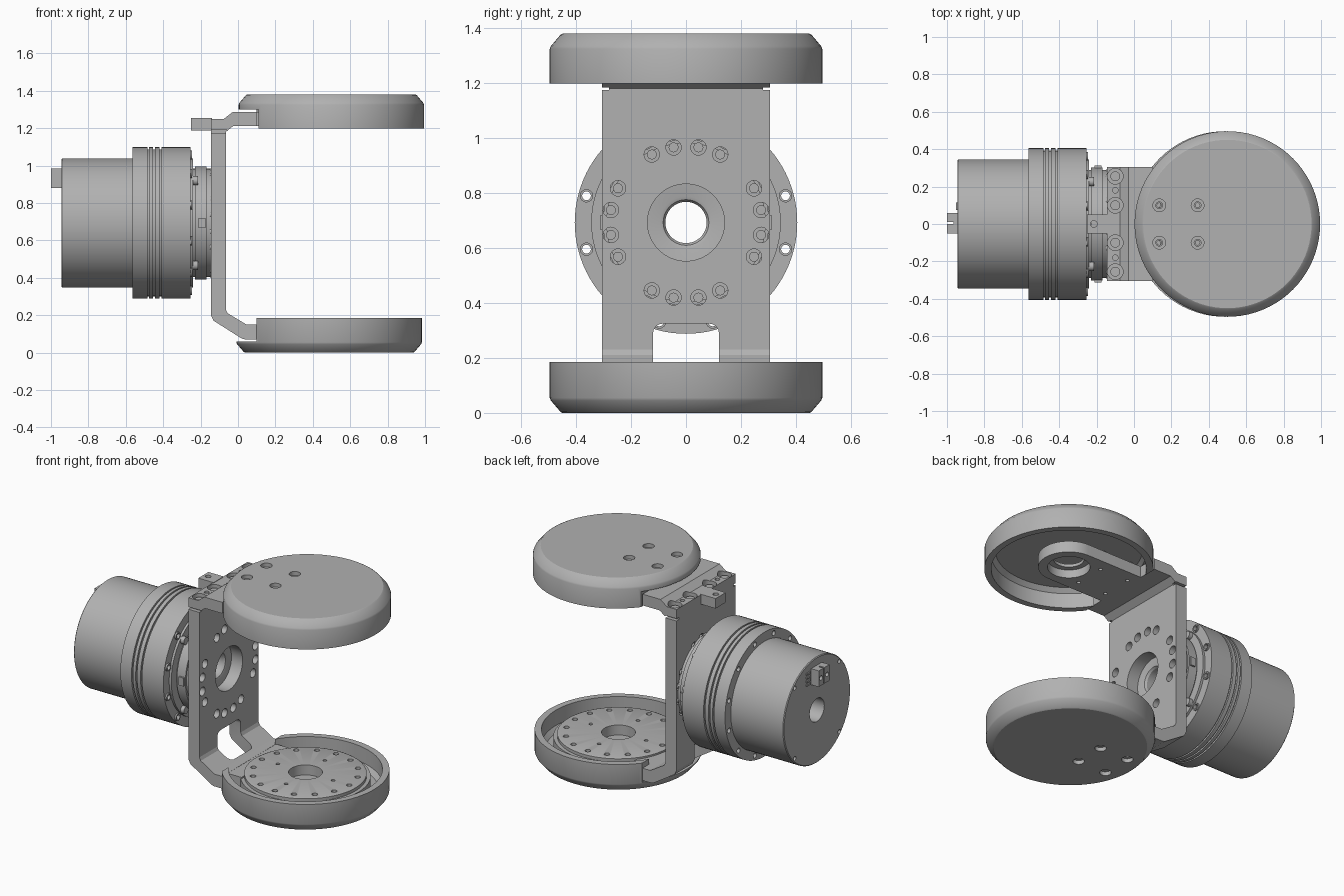
import bpy, bmesh, math
from mathutils import Matrix, Vector

cube = bpy.data.objects.get("Cube")
if cube:
    bpy.data.objects.remove(cube)

grey = bpy.data.materials.new("machined grey")
grey.use_nodes = True
GREY = (0.44, 0.44, 0.44, 1)
grey.diffuse_color = GREY
grey.node_tree.nodes["Principled BSDF"].inputs["Base Color"].default_value = GREY

AXIS_Z = 0.693      # height of the motor axis
TURN_X = Matrix.Rotation(math.pi / 2, 4, 'Y')


def finish(name, bm):
    bmesh.ops.remove_doubles(bm, verts=bm.verts, dist=1e-5)
    bmesh.ops.recalc_face_normals(bm, faces=bm.faces)
    mesh = bpy.data.meshes.new(name)
    bm.to_mesh(mesh)
    bm.free()
    mesh.materials.append(grey)
    obj = bpy.data.objects.new(name, mesh)
    bpy.context.collection.objects.link(obj)
    return obj


def activate(obj):
    bpy.ops.object.select_all(action='DESELECT')
    obj.select_set(True)
    bpy.context.view_layer.objects.active = obj


def lathe(name, profile, center, along_x=False, n=80):
    """Revolve a closed (radius, height) profile."""
    bm = bmesh.new()
    rings = []
    for i in range(n):
        a = math.tau * i / n
        ring = []
        for r, h in profile:
            u, v = r * math.cos(a), r * math.sin(a)
            ring.append(bm.verts.new(Vector((h, u, v) if along_x else (u, v, h)) + Vector(center)))
        rings.append(ring)
    m = len(profile)
    for i in range(n):
        a, b = rings[i], rings[(i + 1) % n]
        for j in range(m):
            k = (j + 1) % m
            if profile[j][0] == 0 and profile[k][0] == 0:
                continue
            bm.faces.new((a[j], a[k], b[k], b[j]))
    bmesh.ops.dissolve_degenerate(bm, dist=1e-6, edges=bm.edges)
    return finish(name, bm)


def rods(name, spots, radius, lo, hi, along_x=False, n=24):
    """Cylinders at (y, z) spots along x, or (x, y) spots along z."""
    bm = bmesh.new()
    mid = (lo + hi) / 2
    for u, v in spots:
        if along_x:
            mat = Matrix.Translation((mid, u, v)) @ TURN_X
        else:
            mat = Matrix.Translation((u, v, mid))
        bmesh.ops.create_cone(bm, cap_ends=True, segments=n, radius1=radius,
                              radius2=radius, depth=hi - lo, matrix=mat)
    return finish(name, bm)


def box(name, lo, hi, bevel=0):
    bm = bmesh.new()
    lo, hi = Vector(lo), Vector(hi)
    bmesh.ops.create_cube(bm, size=1, matrix=Matrix.Translation((lo + hi) / 2)
                          @ Matrix.Diagonal((*(hi - lo), 1)))
    if bevel:
        bmesh.ops.bevel(bm, geom=bm.edges[:], offset=bevel, segments=4,
                        affect='EDGES', profile=0.5)
    return finish(name, bm)


def boolean(obj, other, op='DIFFERENCE'):
    other.hide_render = True
    mod = obj.modifiers.new("cut", 'BOOLEAN')
    mod.operation, mod.solver, mod.object = op, 'EXACT', other
    activate(obj)
    bpy.ops.object.modifier_apply(modifier=mod.name)
    bpy.data.objects.remove(other)


def circle(radius, degrees, cu=0, cv=0):
    return [(cu + radius * math.cos(math.radians(d)),
             cv + radius * math.sin(math.radians(d))) for d in degrees]


# Motor: stepped housing with grooved collar and hollow shaft
motor_profile = [(0.075, -0.945), (0.34, -0.945), (0.345, -0.94), (0.345, -0.565), (0.405, -0.565)]
for g in (-0.48, -0.45, -0.415):
    motor_profile += [(0.405, g - 0.005), (0.393, g - 0.005), (0.393, g + 0.005), (0.405, g + 0.005)]
motor_profile += [(0.405, -0.255), (0.345, -0.255), (0.345, -0.24), (0.29, -0.24), (0.29, -0.23),
                  (0.302, -0.23), (0.302, -0.168), (0.29, -0.168), (0.29, -0.145),
                  (0.095, -0.145), (0.083, -0.149), (0.075, -0.162)]
motor = lathe("motor_housing", motor_profile, (0, 0, AXIS_Z), True, 96)
flange_spots = circle(0.375, range(15, 375, 30), 0, AXIS_Z)
boolean(motor, rods("cutter", flange_spots, 0.016, -0.6, -0.2, True, 16))
boolean(motor, rods("cutter", circle(0.325, range(45, 405, 90), 0, AXIS_Z), 0.014, -1, -0.92, True, 16))
collars = rods("flange_screw_collars", flange_spots, 0.024, -0.257, -0.245, True)
boolean(collars, rods("cutter", flange_spots, 0.016, -0.3, -0.2, True, 16))
rods("output_screws", circle(0.32, range(45, 405, 90), 0, AXIS_Z), 0.024, -0.245, -0.215, True)
for s in (-1, 1):
    box("side_latch", (-0.21, s * 0.3 - 0.012, 0.665), (-0.175, s * 0.3 + 0.012, 0.72))

# Cable connector on the motor back
connector = box("cable_connector", (-1, -0.05, 0.88), (-0.94, 0.06, 0.985))
boolean(connector, box("cutter", (-1.1, 0, 0.86), (-0.965, 0.012, 1.1)))
boolean(connector, rods("cutter", [(-0.025, 0.93), (0.036, 0.93)], 0.015, -1.1, -0.97, True, 16))
for i in range(4):
    z = 0.89 + i * 0.024
    box("connector_pin_row", (-0.953, 0.075, z), (-0.94, 0.115, z + 0.012))

# Bracket: bent sheet from the top arm down to the bottom arm
outline = [(0.1, 1.285), (-0.03, 1.285), (-0.075, 1.25), (-0.145, 1.25), (-0.145, 0.2),
           (-0.13, 0.17), (0.02, 0.075), (0.04, 0.07), (0.1, 0.07), (0.1, 0.15), (0.045, 0.15),
           (-0.055, 0.21), (-0.065, 0.23), (-0.065, 1.18), (-0.025, 1.212), (0.1, 1.212)]
HALF = 0.305
bm = bmesh.new()
face = bm.faces.new([bm.verts.new((x, -HALF, z)) for x, z in outline])
ext = bmesh.ops.extrude_face_region(bm, geom=[face])
bmesh.ops.translate(bm, vec=(0, 2 * HALF, 0),
                    verts=[v for v in ext["geom"] if isinstance(v, bmesh.types.BMVert)])
bracket = finish("bracket", bm)
boolean(bracket, rods("cutter", [(0, AXIS_Z)], 0.14, -0.3, 0.1, True, 64))
bolt_angles = [q + d for q in range(0, 360, 90) for d in (-26.7, -9.4, 9.4, 26.7)]
bolt_spots = circle(0.277, bolt_angles, 0, AXIS_Z)
boolean(bracket, rods("cutter", bolt_spots, 0.028, -0.3, 0.1, True))
boolean(bracket, box("cutter", (-0.3, -0.12, -0.1), (0.03, 0.12, 0.325), 0.035))
for s in (-1, 1):
    # Relief between the plate and the top arm edge
    boolean(bracket, box("cutter", (-0.2, s * 0.3 - 0.02, 1.175), (-0.06, s * 0.3 + 0.02, 1.19)))
top_spots = [(-0.1, y) for y in (-0.255, -0.1, 0.1, 0.255)]
boolean(bracket, rods("cutter", top_spots, 0.042, 1.215, 1.32))
boolean(bracket, rods("cutter", [(-0.1, -0.18), (-0.1, 0.18)], 0.015, 1.2, 1.32, n=16))
rods("bracket_bolts", bolt_spots, 0.018, -0.15, -0.115, True, 16)
rods("top_arm_screws", top_spots, 0.026, 1.21, 1.235)
tab = box("rear_tab", (-0.25, -0.052, 1.188), (-0.14, 0.052, 1.253))
boolean(tab, rods("cutter", [(-0.215, 0)], 0.018, 1.1, 1.3, n=16))

# Dishes: hollow chamfered covers above and below
LOW_X, TOP_X, HEIGHT = 0.487, 0.499, 1.38
dish = [(0, 0), (0.45, 0), (0.457, 0.004), (0.492, 0.045), (0.496, 0.055), (0.496, 0.185),
        (0.455, 0.185), (0.455, 0.085), (0.43, 0.058), (0, 0.058)]
mount_spots = [(x, y) for x in (0.135, 0.34) for y in (-0.1, 0.1)]
low = lathe("bottom_cover", dish, (LOW_X, 0, 0))
boolean(low, box("cutter", (-0.2, -0.36, 0.058), (0.1, 0.36, 0.3)))
top = lathe("top_cover", [(r, HEIGHT - min(h, 0.181)) for r, h in dish], (TOP_X, 0, 0))
boolean(top, box("cutter", (-0.2, -0.36, 1.1), (0.11, 0.36, 1.3)))
for cover, lo, hi, out in ((low, -0.1, 0.1, (-0.1, 0.025)), (top, 1.3, 1.5, (1.355, 1.5))):
    boolean(cover, rods("cutter", mount_spots, 0.018, lo, hi))
    boolean(cover, rods("cutter", mount_spots, 0.034, *out))

# Bottom turntable disc on the lower arm
disc = lathe("turntable_disc", [(0.1, 0.075), (0.385, 0.075), (0.385, 0.14), (0.362, 0.14),
                                (0.362, 0.16), (0.35, 0.165), (0.1, 0.165)], (LOW_X, 0, 0))
boolean(disc, rods("cutter", circle(0.315, [i * 22.5 for i in range(16)], LOW_X), 0.017, 0.12, 0.3, n=16))
boolean(disc, rods("cutter", circle(0.2, (90, 180, 270, 360), LOW_X), 0.012, 0.12, 0.3, n=16))
rods("hub_floor", [(LOW_X, 0)], 0.11, 0.076, 0.1, n=48)
box("bottom_arm_end", (0.095, -0.25, 0.072), (0.2, 0.25, 0.149))

# Top tongue with rounded end, bearing hole and spacers
tongue = box("top_tongue", (0.098, -0.18, 1.212), (TOP_X, 0.18, 1.285))
boolean(tongue, rods("cutter", [(TOP_X, 0)], 0.18, 1.212, 1.285, n=64), 'UNION')
boolean(tongue, rods("cutter", [(TOP_X, 0)], 0.125, 1.1, 1.265, n=48))
boolean(tongue, rods("cutter", [(TOP_X, 0)], 0.09, 1.1, 1.4, n=48))
boolean(tongue, rods("cutter", mount_spots, 0.012, 1.1, 1.4, n=16))
for label, lo, hi in (("top_spacers", 1.28, 1.325), ("bottom_spacers", 0.055, 0.08)):
    spacers = rods(label, mount_spots, 0.035, lo, hi)
    boolean(spacers, rods("cutter", mount_spots, 0.012, lo - 0.1, hi + 0.1, n=16))

# Smooth the round surfaces, keep machined edges sharp
for obj in list(bpy.context.scene.objects):
    if obj.type == 'MESH' and grey.name in obj.data.materials:
        activate(obj)
        bpy.ops.object.shade_smooth_by_angle(angle=math.radians(25))
